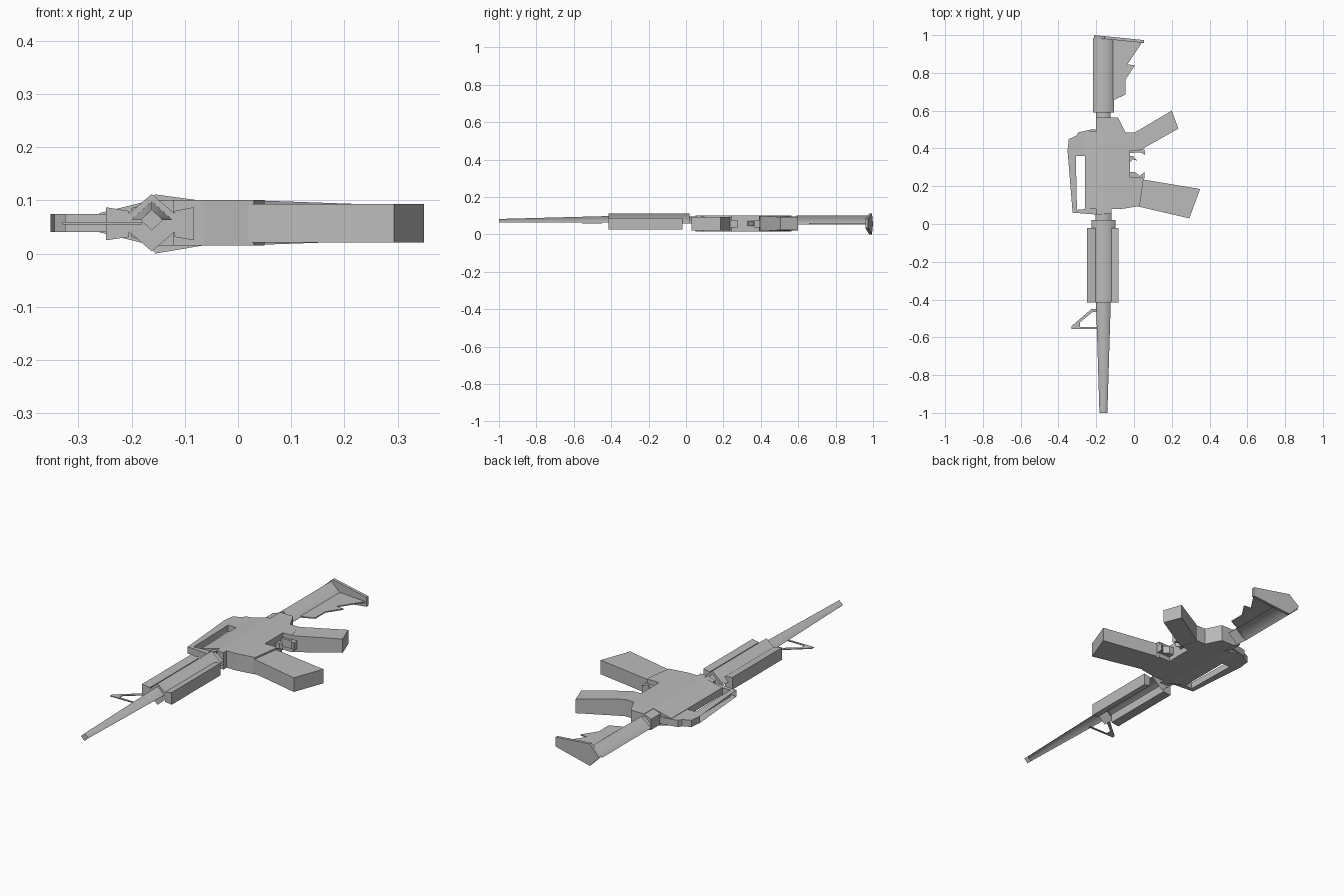
import bpy, bmesh, math

GREY = bpy.data.materials.new("matte grey")
GREY.diffuse_color = (0.5, 0.5, 0.5, 1)
CZ = 0.058   # height of the centre line
CX = -0.162  # bore line


def finish(name, bm, smooth=None):
    me = bpy.data.meshes.new(name)
    bm.to_mesh(me)
    bm.free()
    me.materials.append(GREY)
    if smooth:
        for p in me.polygons:
            p.use_smooth = True
        me.set_sharp_from_angle(angle=math.radians(smooth))
    ob = bpy.data.objects.new(name, me)
    bpy.context.collection.objects.link(ob)
    return ob


def loft(name, ring_a, ring_b, open_side=None):
    """Solid between two matching rings of points; one side may stay open."""
    bm = bmesh.new()
    a = [bm.verts.new(p) for p in ring_a]
    b = [bm.verts.new(p) for p in ring_b]
    bm.faces.new(a)
    bm.faces.new(b)
    for i in range(len(a)):
        j = (i + 1) % len(a)
        bm.faces.new((a[i], a[j], b[j], b[i]))
    bmesh.ops.recalc_face_normals(bm, faces=bm.faces)
    if open_side is not None:
        bm.faces.ensure_lookup_table()
        bmesh.ops.delete(bm, geom=[bm.faces[2 + open_side]], context='FACES_ONLY')
    return finish(name, bm)


def slab(name, pts, half, z=CZ, open_side=None):
    """Flat outline in x, y; half thickness is a number or a function of x."""
    h = half if callable(half) else (lambda x: half)
    return loft(name, [(x, y, z - h(x)) for x, y in pts],
                [(x, y, z + h(x)) for x, y in pts], open_side)


def along_y(name, section, y0, y1):
    """Section in x, z carried along y."""
    return loft(name, [(x, y0, z) for x, z in section],
                [(x, y1, z) for x, z in section])


def tube(name, y0, r0, h0, y1, r1, h1, z=CZ, caps=(True, True)):
    """Ridged shell, open below, with full diamond end caps."""
    bm = bmesh.new()
    rings = [[bm.verts.new(p) for p in
              [(CX - r, y, z), (CX, y, z + h), (CX + r, y, z), (CX, y, z - h)]]
             for y, r, h in ((y0, r0, h0), (y1, r1, h1))]
    a, b = rings
    for i in range(2):
        bm.faces.new((a[i], a[i + 1], b[i + 1], b[i]))
    if caps[0]:
        bm.faces.new(a[::-1])
    if caps[1]:
        bm.faces.new(b)
    bmesh.ops.delete(bm, geom=[v for v in bm.verts if not v.link_faces],
                     context='VERTS')
    bmesh.ops.recalc_face_normals(bm, faces=bm.faces)
    return finish(name, bm, 85)


# Barrel, handguard core and connecting tubes
tube("barrel", -1.0, 0.021, 0.0195, -0.41, 0.039, 0.035, 0.063, (True, False))
tube("handguard_core", -0.415, 0.063, 0.054, 0.02, 0.063, 0.054)
tube("front_connector", 0.01, 0.042, 0.037, 0.09, 0.042, 0.037, CZ, (False, False))
tube("rear_connector", 0.55, 0.038, 0.034, 0.6, 0.038, 0.034, CZ, (False, False))

# Handguard side rails
along_y("left_rail", [(-0.248, 0.025), (-0.248, 0.087),
                      (-0.205, 0.080), (-0.205, 0.031)], -0.415, -0.02)
along_y("right_rail", [(-0.083, 0.025), (-0.083, 0.087),
                       (-0.119, 0.080), (-0.119, 0.031)], -0.415, -0.02)

# Front sight: thin triangular frame
for i, pts in enumerate([
        [(-0.185, -0.45), (-0.225, -0.45), (-0.33, -0.54), (-0.31, -0.54),
         (-0.218, -0.465), (-0.185, -0.465)],
        [(-0.33, -0.54), (-0.285, -0.505), (-0.285, -0.555), (-0.33, -0.555)],
        [(-0.29, -0.545), (-0.18, -0.545), (-0.18, -0.555), (-0.29, -0.555)]]):
    slab("front_sight_%d" % (i + 1), pts, 0.002, 0.057)

# Receiver body and its bevelled upper side
slab("receiver", [(-0.16, 0.565), (-0.085, 0.565), (-0.045, 0.485),
                  (0.0, 0.485), (0.03, 0.39), (-0.02, 0.39), (-0.02, 0.245),
                  (0.045, 0.245), (0.05, 0.235), (0.03, 0.095),
                  (-0.065, 0.08), (-0.12, 0.08), (-0.12, 0.055),
                  (-0.16, 0.055)], 0.043)
along_y("receiver_upper", [(-0.26, 0.040), (-0.26, 0.076),
                           (-0.16, 0.101), (-0.16, 0.015)], 0.08, 0.49)
along_y("receiver_rear", [(-0.20, 0.031), (-0.20, 0.085),
                          (-0.155, 0.101), (-0.155, 0.015)], 0.05, 0.565)

# Carry handle bridging the receiver, open along its long outer side
slab("carry_handle", [(-0.20, 0.05), (-0.325, 0.06), (-0.352, 0.39),
                      (-0.345, 0.45), (-0.305, 0.467), (-0.295, 0.485),
                      (-0.22, 0.502), (-0.20, 0.50), (-0.20, 0.36),
                      (-0.308, 0.36), (-0.302, 0.075), (-0.20, 0.085)],
     0.017, 0.057, 1)

# Grip and magazine
slab("grip", [(-0.03, 0.485), (0.005, 0.485), (0.2, 0.6), (0.235, 0.505),
              (0.04, 0.395), (-0.03, 0.39)],
     lambda x: 0.043 - 0.035 * max(0, x))
slab("magazine", [(0.02, 0.24), (0.05, 0.235), (0.35, 0.185),
                  (0.293, 0.03), (0.02, 0.093)], 0.036, 0.057)

# Trigger and broken guard pieces
slab("guard_rear", [(-0.03, 0.395), (0.055, 0.395), (0.06, 0.365),
                    (0.035, 0.38), (-0.03, 0.375)], 0.02)
slab("guard_front", [(-0.03, 0.24), (0.055, 0.24), (0.055, 0.275),
                     (0.03, 0.255), (0.005, 0.275), (-0.03, 0.275)], 0.02)
slab("trigger", [(-0.03, 0.36), (-0.005, 0.36), (0.018, 0.335),
                 (-0.005, 0.342), (-0.03, 0.32)], 0.014)

# Stock tube, jagged lower stock and butt plate
tube("stock_tube", 0.59, 0.056, 0.046, 0.985, 0.056, 0.046, 0.054, (True, False))
slab("stock_lower", [(-0.11, 0.66), (-0.10, 0.66), (-0.045, 0.685),
                     (-0.045, 0.765), (0.005, 0.84), (-0.035, 0.845),
                     (0.05, 0.972), (-0.11, 0.985)], 0.003, 0.055)
butt = [(0.052, 0.035), (0.052, 0.083), (-0.155, 0.111),
        (-0.212, 0.058), (-0.155, 0.0)]
loft("butt_plate", [(x, 0.985 - (x + 0.212) * 0.1, z) for x, z in butt],
     [(x, 1.0 - (x + 0.212) * 0.1, z) for x, z in butt])
